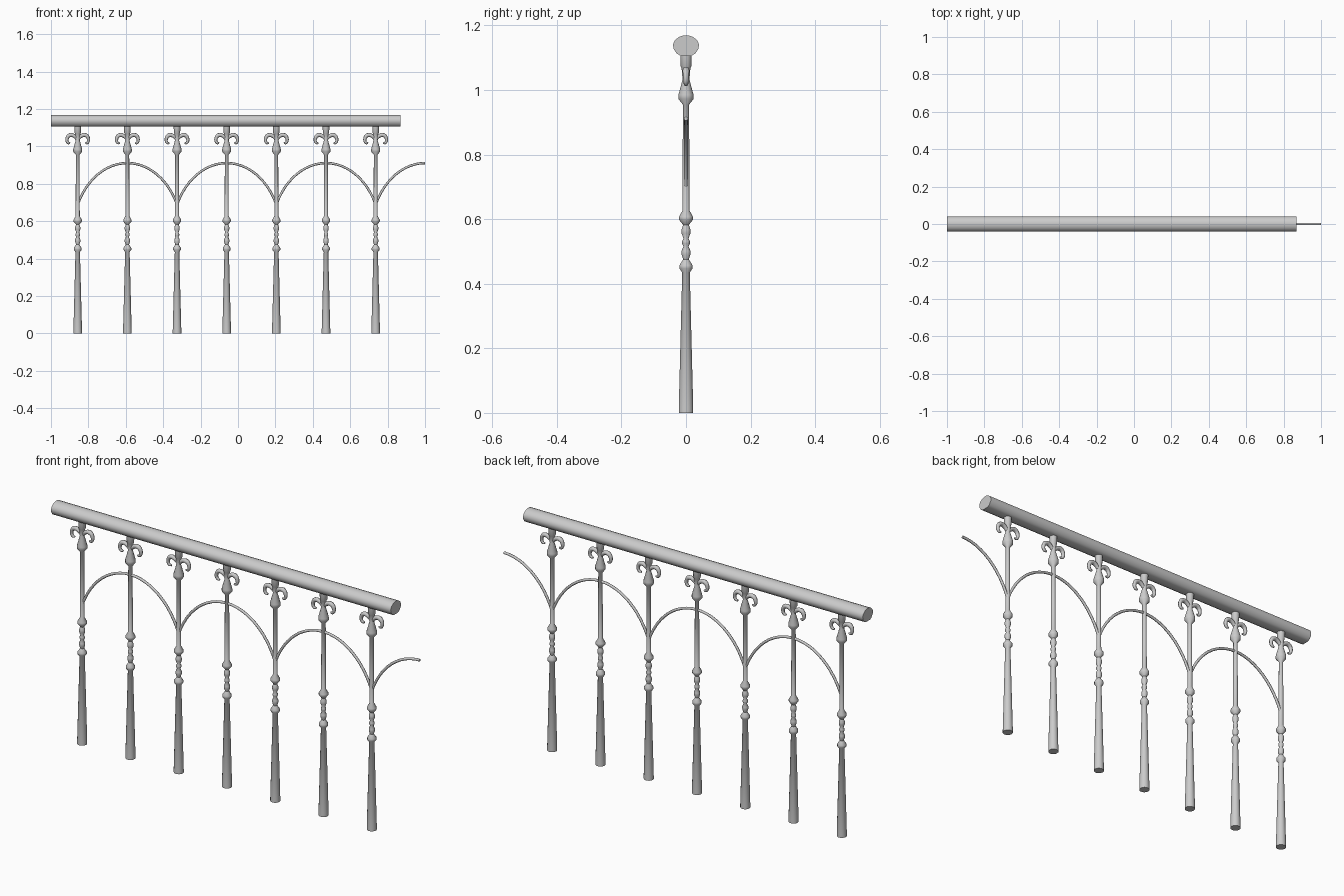
import bpy, bmesh, math

cube = bpy.data.objects.get("Cube")
if cube:
    bpy.data.objects.remove(cube, do_unlink=True)

# One plain grey metal for everything
metal = bpy.data.materials.new("grey metal")
metal.use_nodes = True
GREY = (0.6, 0.6, 0.6, 1)
metal.diffuse_color = GREY
metal.node_tree.nodes["Principled BSDF"].inputs["Base Color"].default_value = GREY

FIRST, STEP, COUNT = -0.857, 0.2655, 7


def finish(obj, angle=40):
    bpy.ops.object.select_all(action='DESELECT')
    obj.select_set(True)
    bpy.context.view_layer.objects.active = obj
    if obj.type == 'CURVE':
        bpy.ops.object.convert(target='MESH')
        obj = bpy.context.object
    obj.data.materials.clear()
    obj.data.materials.append(metal)
    bpy.ops.object.shade_smooth_by_angle(angle=math.radians(angle))
    return obj


def loft(name, rings, angle=40):
    """Skin a list of equal-sized point rings and cap both ends."""
    bm = bmesh.new()
    loops = [[bm.verts.new(p) for p in ring] for ring in rings]
    n = len(loops[0])
    for a, b in zip(loops, loops[1:]):
        for i in range(n):
            j = (i + 1) % n
            bm.faces.new((a[i], a[j], b[j], b[i]))
    bm.faces.new(loops[0][::-1])
    bm.faces.new(loops[-1])
    bmesh.ops.recalc_face_normals(bm, faces=bm.faces)
    mesh = bpy.data.meshes.new(name)
    bm.to_mesh(mesh)
    bm.free()
    obj = bpy.data.objects.new(name, mesh)
    bpy.context.collection.objects.link(obj)
    return finish(obj, angle)


def lathe(name, profile, sides=14):
    turns = [2 * math.pi * i / sides for i in range(sides)]
    return loft(name, [[(r * math.cos(t), r * math.sin(t), z) for t in turns]
                       for r, z in profile], 50)


def tube(name, points, radius, taper=None, smooth=False):
    """Round bar along points in the xz plane."""
    data = bpy.data.curves.new(name, 'CURVE')
    data.dimensions = '3D'
    data.bevel_depth = radius
    data.bevel_resolution = 2
    data.use_fill_caps = True
    data.resolution_u = 4
    spline = data.splines.new('BEZIER' if smooth else 'POLY')
    pts = spline.bezier_points if smooth else spline.points
    pts.add(len(points) - 1)
    for i, (x, z) in enumerate(points):
        if smooth:
            pts[i].co = (x, 0, z)
            pts[i].handle_left_type = pts[i].handle_right_type = 'AUTO'
        else:
            pts[i].co = (x, 0, z, 1)
        pts[i].radius = taper[i] if taper else 1
    obj = bpy.data.objects.new(name, data)
    bpy.context.collection.objects.link(obj)
    return finish(obj, 60)


# Handrail: rounded profile with a narrower underside
half = [(0.017, 1.106), (0.029, 1.113), (0.039, 1.128), (0.04, 1.142),
        (0.034, 1.155), (0.022, 1.164), (0.008, 1.169)]
section = half + [(-y, z) for y, z in reversed(half)]
loft("handrail", [[(x, y, z) for y, z in section] for x in (-1, 0.868)])

# Turned baluster with beads, flared collar and neck
baluster = lathe("baluster_1", [
    (0.023, 0), (0.023, 0.015), (0.012, 0.435), (0.021, 0.447), (0.021, 0.457),
    (0.009, 0.475), (0.014, 0.49), (0.014, 0.502), (0.008, 0.516),
    (0.012, 0.524), (0.012, 0.532), (0.008, 0.54), (0.014, 0.556),
    (0.014, 0.568), (0.009, 0.582), (0.022, 0.598), (0.022, 0.608),
    (0.011, 0.627), (0.01, 0.955), (0.024, 0.972), (0.024, 0.985),
    (0.011, 1.032), (0.014, 1.068), (0.017, 1.073), (0.018, 1.112)])
baluster.location.x = FIRST

# Curled leaf arms, one each side of the neck
scroll = [(0, 1.036), (0.02, 1.056), (0.042, 1.06), (0.057, 1.042),
          (0.052, 1.019), (0.04, 1.017)]
arms = []
for side, label in ((1, "left"), (-1, "right")):
    arm = tube("scroll_" + label + "_1", [(side * x, z) for x, z in scroll],
               0.01, [0.8, 1, 1.1, 0.9, 0.7, 0.45], True)
    arm.location.x = FIRST
    arms.append(arm)

# Repeat the baluster and its arms along the rail
for i in range(1, COUNT):
    for part in [baluster] + arms:
        twin = bpy.data.objects.new(part.name[:-1] + str(i + 1), part.data)
        twin.location.x = FIRST + i * STEP
        bpy.context.collection.objects.link(twin)

# Thin arches spanning every second baluster; the last one is half
SWEEP = math.radians(65)
wide = STEP / math.sin(SWEEP)
tall = 0.222 / (1 - math.cos(SWEEP))
for i in range(4):
    crown = FIRST + (2 * i + 1) * STEP
    last = 0 if i == 3 else 12
    angles = [SWEEP * k / 12 for k in range(-12, last + 1)]
    tube("arch_" + str(i + 1),
         [(min(1, crown + wide * math.sin(a)), 0.911 - tall * (1 - math.cos(a)))
          for a in angles], 0.0065)
